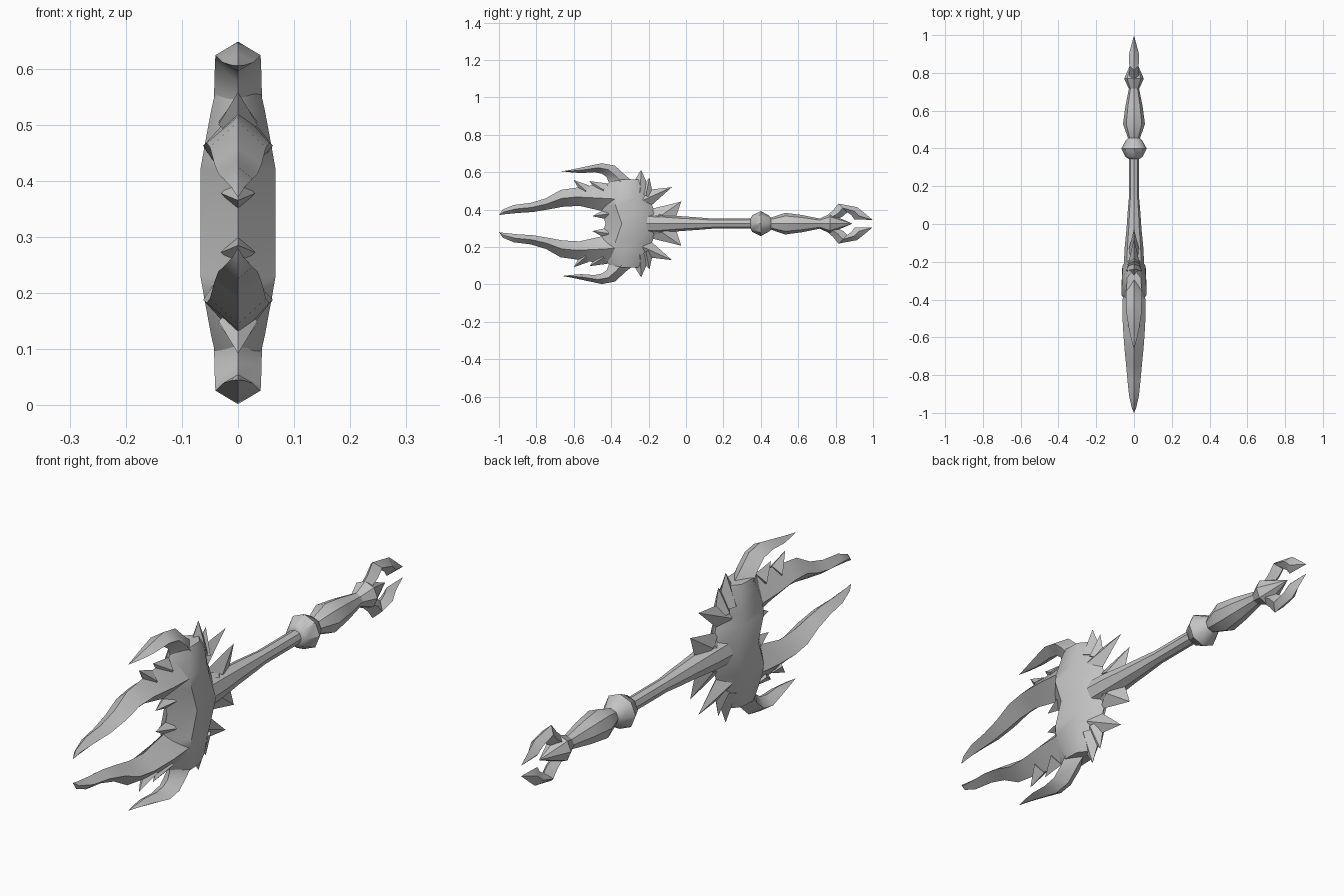
import bpy, bmesh, math
from mathutils import Vector

if bpy.data.objects.get("Cube"):
    bpy.data.objects.remove(bpy.data.objects["Cube"], do_unlink=True)

MID = 0.325  # height of the long axis

steel = bpy.data.materials.new("grey metal")
steel.use_nodes = True
GREY = (0.55, 0.55, 0.55, 1)
steel.diffuse_color = GREY
steel.node_tree.nodes["Principled BSDF"].inputs["Base Color"].default_value = GREY


def skin(name, rings, angle=40):
    """Join rings of points into a closed, shaded surface."""
    bm = bmesh.new()
    loops = [[bm.verts.new(p) for p in ring] for ring in rings]
    n = len(loops[0])
    for a, b in zip(loops, loops[1:]):
        for i in range(n):
            j = (i + 1) % n
            bm.faces.new((a[i], a[j], b[j], b[i]))
    bm.faces.new(loops[0])
    bm.faces.new(loops[-1])
    bmesh.ops.remove_doubles(bm, verts=bm.verts, dist=0.0005)
    bmesh.ops.recalc_face_normals(bm, faces=bm.faces)
    mesh = bpy.data.meshes.new(name)
    bm.to_mesh(mesh)
    bm.free()
    mesh.materials.append(steel)
    ob = bpy.data.objects.new(name, mesh)
    bpy.context.collection.objects.link(ob)
    bpy.ops.object.select_all(action='DESELECT')
    ob.select_set(True)
    bpy.context.view_layer.objects.active = ob
    bpy.ops.object.shade_smooth_by_angle(angle=math.radians(angle))


def blade(name, sections):
    """Diamond section limb (outer y,z, inner y,z, half width), above and below."""
    for side, s in (("upper", 1), ("lower", -1)):
        rings = []
        for yo, zo, yi, zi, w in sections:
            zo, zi = MID + s * (zo - MID), MID + s * (zi - MID)
            my, mz = (yo + yi) / 2, (zo + zi) / 2
            rings.append([(0, yo, zo), (w, my, mz), (0, yi, zi), (-w, my, mz)])
        skin(f"{side}_{name}", rings)


def spike(name, a, b, tip, w):
    blade(name, [(*a, *b, w), (*tip, *tip, 0)])


def turned(name, profile, sides=8):
    """Turned part along y from (y, radius) pairs."""
    skin(name, [[(r * math.cos(2 * math.pi * i / sides), y,
                  MID + r * math.sin(2 * math.pi * i / sides))
                 for i in range(sides)] for y, r in profile])


# Head body: stacked hexagonal sections (height, front, back, half width)
half = [(0.0, -0.43, -0.14, 0.067), (0.095, -0.46, -0.18, 0.067),
        (0.135, -0.46, -0.19, 0.06), (0.2, -0.43, -0.2, 0.048),
        (0.235, -0.4, -0.24, 0.04)]
stack = [(-h, *r) for h, *r in reversed(half[1:])] + half
rings = []
for h, f, b, w in stack:
    y1, y2, z = f + (b - f) * 0.3, f + (b - f) * 0.72, MID + h
    rings.append([(0, f, z), (w, y1, z), (w * 0.92, y2, z),
                  (0, b, z), (-w * 0.92, y2, z), (-w, y1, z)])
skin("head_body", rings)

# Long inner prongs
blade("prong", [
    (-0.33, 0.54, -0.35, 0.37, 0.058), (-0.5, 0.53, -0.46, 0.395, 0.062),
    (-0.6, 0.515, -0.57, 0.42, 0.056), (-0.67, 0.505, -0.66, 0.415, 0.05),
    (-0.75, 0.46, -0.74, 0.4, 0.042), (-0.83, 0.436, -0.82, 0.387, 0.035),
    (-0.92, 0.425, -0.9, 0.382, 0.026), (-0.98, 0.4, -0.97, 0.375, 0.011),
    (-1.0, 0.37, -1.0, 0.37, 0)])

# Hooked outer horns
blade("horn", [
    (-0.24, 0.5, -0.42, 0.5, 0.047), (-0.27, 0.54, -0.41, 0.54, 0.043),
    (-0.32, 0.58, -0.425, 0.575, 0.042), (-0.38, 0.635, -0.45, 0.592, 0.041),
    (-0.45, 0.648, -0.49, 0.6, 0.04), (-0.55, 0.627, -0.56, 0.595, 0.027),
    (-0.62, 0.612, -0.62, 0.6, 0.012), (-0.665, 0.605, -0.665, 0.605, 0)])

# Spikes around the back of the head
spike("crown_spike", (-0.31, 0.5), (-0.18, 0.48), (-0.24, 0.612), 0.042)
spike("rear_spike", (-0.26, 0.5), (-0.17, 0.45), (-0.195, 0.57), 0.035)
spike("swept_spike", (-0.25, 0.5), (-0.21, 0.4), (-0.075, 0.52), 0.035)
# Fronds at the neck
spike("neck_frond", (-0.2, 0.4), (-0.06, 0.34), (-0.025, 0.443), 0.026)
spike("small_frond", (-0.2, 0.38), (-0.1, 0.35), (-0.125, 0.41), 0.026)
# Barbs on the prongs
spike("front_barb", (-0.52, 0.53), (-0.55, 0.47), (-0.6, 0.558), 0.035)
spike("middle_barb", (-0.42, 0.54), (-0.46, 0.47), (-0.515, 0.552), 0.035)
spike("inner_barb", (-0.42, 0.41), (-0.41, 0.345), (-0.5, 0.365), 0.03)

# Shaft, collar, grip and end bead
turned("shaft", [(-0.25, 0.055), (-0.13, 0.05), (-0.03, 0.04), (0.07, 0.033),
                 (0.14, 0.027), (0.36, 0.027)])
turned("collar", [(0.345, 0.028), (0.355, 0.045), (0.4, 0.067), (0.445, 0.042),
                  (0.46, 0.025)])
turned("grip", [(0.44, 0.026), (0.46, 0.034), (0.53, 0.058), (0.62, 0.046),
                (0.72, 0.026), (0.74, 0.026)])
turned("end_bead", [(0.715, 0.026), (0.73, 0.034), (0.77, 0.052),
                    (0.82, 0.03), (0.89, 0.0)])

# End claws
blade("claw", [
    (0.75, 0.365, 0.79, 0.34, 0.022), (0.785, 0.395, 0.84, 0.365, 0.025),
    (0.815, 0.432, 0.862, 0.385, 0.025), (0.915, 0.413, 0.885, 0.37, 0.026),
    (0.95, 0.385, 0.9, 0.347, 0.02), (0.998, 0.345, 0.998, 0.345, 0)])
